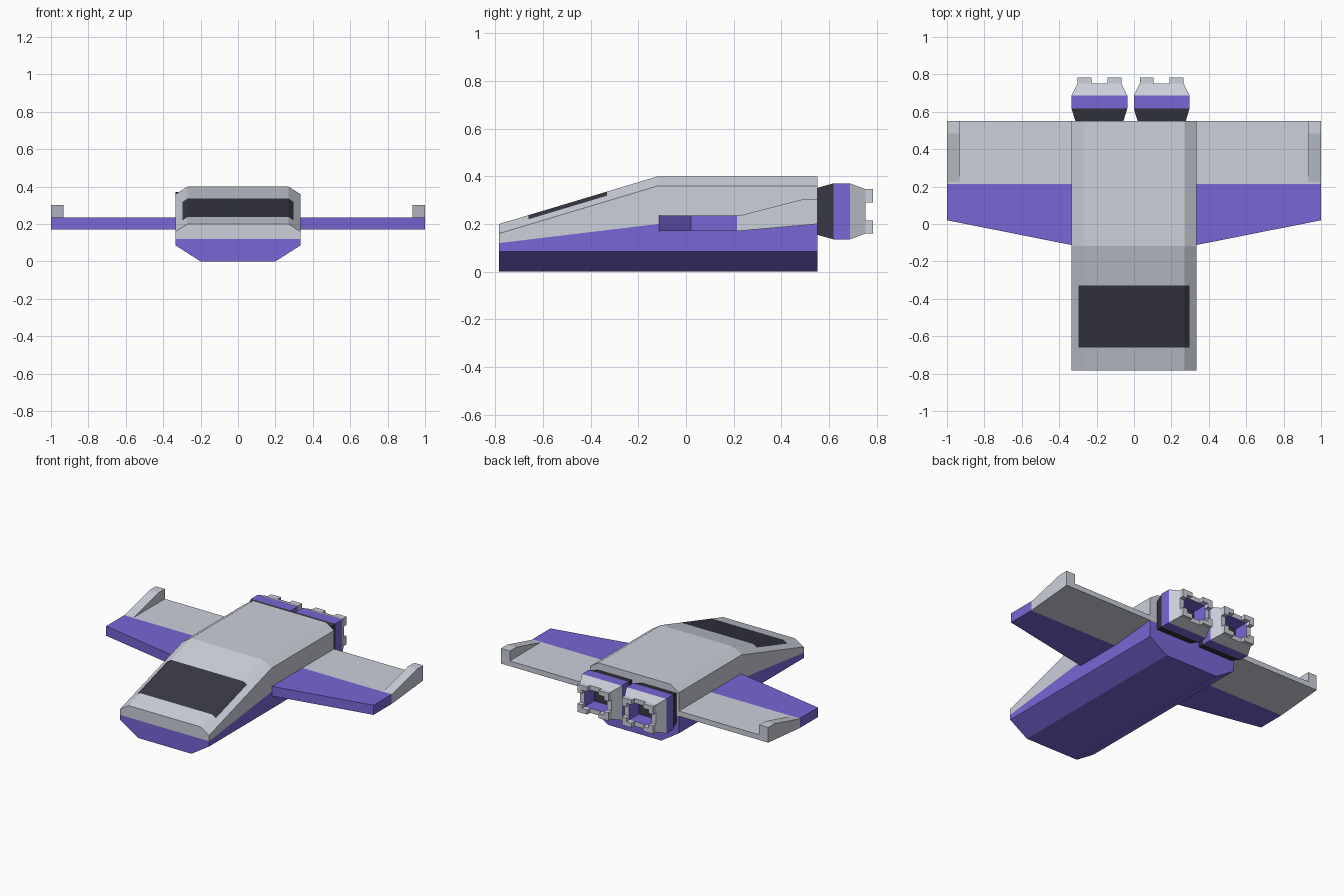
import bpy, bmesh
from mathutils import Vector

if "Cube" in bpy.data.objects:
    bpy.data.objects.remove(bpy.data.objects["Cube"])


def material(name, rgb):
    lin = [((c / 255 + 0.055) / 1.055) ** 2.4 for c in rgb]
    m = bpy.data.materials.new(name)
    m.diffuse_color = (*lin, 1)
    m.use_nodes = True
    m.node_tree.nodes["Principled BSDF"].inputs["Base Color"].default_value = m.diffuse_color
    return m


MATS = [material("light_grey", (203, 208, 218)),
        material("purple", (120, 102, 214)),
        material("dark_grey", (56, 56, 68))]
GREY, PURPLE, DARK = 0, 1, 2


def loft(bm, rings, bands=None, caps=(0, 0)):
    """Skin a list of point rings, with one material index per band."""
    loops = [[bm.verts.new(p) for p in ring] for ring in rings]
    n = len(loops[0])
    for k, (a, b) in enumerate(zip(loops, loops[1:])):
        for i in range(n):
            j = (i + 1) % n
            f = bm.faces.new((a[i], a[j], b[j], b[i]))
            f.material_index = bands[k] if bands else 0
    for loop, c in ((loops[0], caps[0]), (loops[-1], caps[1])):
        bm.faces.new(loop).material_index = c
    bmesh.ops.recalc_face_normals(bm, faces=bm.faces)


def cut(bm, co, no, keep):
    """Slice only the faces chosen by keep(face)."""
    bm.normal_update()
    faces = [f for f in bm.faces if keep(f)]
    geom = faces + list({e for f in faces for e in f.edges}) \
        + list({v for f in faces for v in f.verts})
    bmesh.ops.bisect_plane(bm, geom=geom, plane_co=co, plane_no=no, dist=1e-5)


def finish(bm, name, mirror=False):
    me = bpy.data.meshes.new(name)
    bm.normal_update()
    bm.to_mesh(me)
    bm.free()
    for m in MATS:
        me.materials.append(m)
    ob = bpy.data.objects.new(name, me)
    bpy.context.collection.objects.link(ob)
    if mirror:
        ob.modifiers.new("mirror", 'MIRROR')
    return ob


# Fuselage: chamfered section with a sloping nose
FRONT, BEND, BACK = -0.783, -0.117, 0.55


def section(y, roof):
    half = [(0.2, 0), (0.333, 0.085), (0.333, roof - 0.04), (0.27, roof)]
    return [(x, y, z) for x, z in half] + [(-x, y, z) for x, z in reversed(half)]


bm = bmesh.new()
loft(bm, [section(FRONT, 0.2), section(BEND, 0.4), section(BACK, 0.4)])

# Purple belly line: rises along the nose, then runs level
nose = lambda f: f.calc_center_median().y < BEND
cut(bm, (0, FRONT, 0.12), Vector((0, -0.08, BEND - FRONT)).normalized(), nose)
cut(bm, (0, 0, 0.2), (0, 0, 1), lambda f: not nose(f))

# Windscreen cut into the sloping roof
slope = lambda f: f.normal.z > 0.3 and f.normal.y < -0.05
for y in (-0.66, -0.33):
    cut(bm, (0, y, 0), (0, 1, 0), slope)
for x in (-0.297, 0.297):
    cut(bm, (x, 0, 0), (1, 0, 0),
        lambda f: slope(f) and -0.66 < f.calc_center_median().y < -0.33)
bm.normal_update()
for f in bm.faces:
    c = f.calc_center_bounds()
    line = 0.12 + 0.08 * min(1, (c.y - FRONT) / (BEND - FRONT))
    if slope(f) and abs(c.x) < 0.297 and -0.66 < c.y < -0.33:
        f.material_index = DARK
    elif f.normal.z < -0.3 or f.calc_center_median().z < line:
        f.material_index = PURPLE
finish(bm, "fuselage")

# Wings: purple front half, grey rear half thinning toward the back
bm = bmesh.new()


def wing_row(y_root, y_tip, z_low):
    return [(0.32, y_root, z_low), (1, y_tip, z_low), (1, y_tip, 0.235), (0.32, y_root, 0.235)]


loft(bm, [wing_row(-0.115, 0.02, 0.17), wing_row(0.213, 0.213, 0.17), wing_row(0.55, 0.55, 0.2)],
     [PURPLE, GREY], (PURPLE, GREY))
finish(bm, "wings", mirror=True)

# Wing tip fins
bm = bmesh.new()
profile = [(0.22, 0.234), (0.483, 0.302), (0.55, 0.302), (0.55, 0.234)]
loft(bm, [[(x, y, z) for y, z in profile] for x in (0.933, 1.0)])
finish(bm, "wing_tip_fins", mirror=True)

# Engines: hollow square nozzles with a notched rim
CZ = 0.253


def engine(name, cx):
    bm = bmesh.new()
    rows = [(0.549, 0.128, 0.098), (0.617, 0.149, 0.117), (0.687, 0.149, 0.117),
            (0.752, 0.117, 0.093), (0.752, 0.083, 0.062), (0.65, 0.083, 0.062)]
    loft(bm, [[(cx + sx * hx, y, CZ + sz * hz)
               for sx, sz in ((-1, -1), (1, -1), (1, 1), (-1, 1))] for y, hx, hz in rows],
         [DARK, PURPLE, GREY, GREY, PURPLE], (DARK, DARK))
    # L-shaped rim corners
    corner = [(0.117, 0.093), (0.043, 0.093), (0.043, 0.062),
              (0.083, 0.062), (0.083, 0.038), (0.117, 0.038)]
    for sx in (-1, 1):
        for sz in (-1, 1):
            loft(bm, [[(cx + sx * x, y, CZ + sz * z) for x, z in corner]
                      for y in (0.752, 0.783)])
    return finish(bm, name)


engine("left_engine", -0.185)
engine("right_engine", 0.148)
